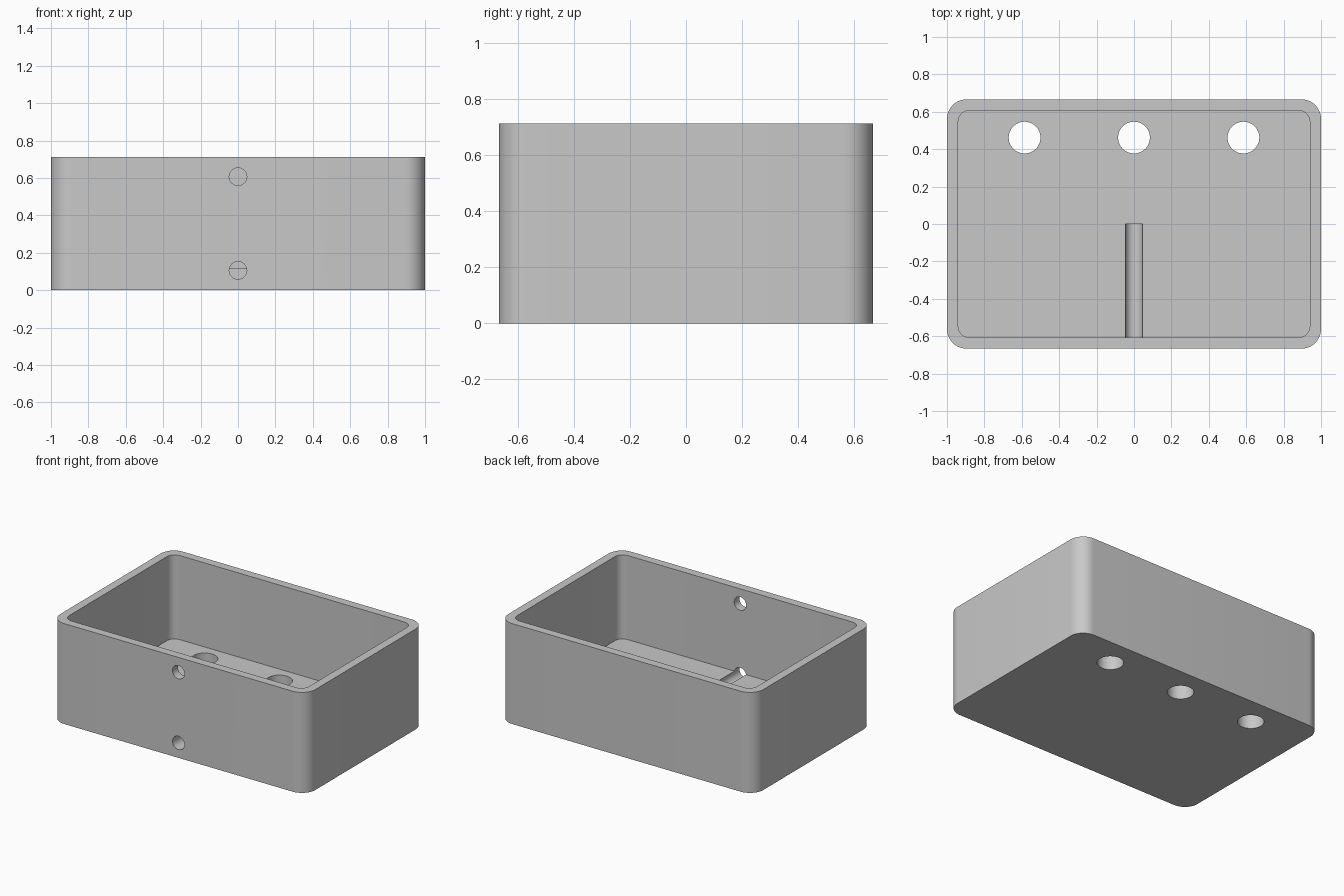
import bpy, math
from math import cos, sin, pi

if "Cube" in bpy.data.objects:
    bpy.data.objects.remove(bpy.data.objects["Cube"])

LENGTH, WIDTH, HEIGHT = 2.0, 1.333, 0.712
WALL, FLOOR = 0.06, 0.116

plastic = bpy.data.materials.new("light_grey_plastic")
plastic.use_nodes = True
colour = (0.58, 0.58, 0.58, 1)
plastic.diffuse_color = colour
plastic.node_tree.nodes["Principled BSDF"].inputs["Base Color"].default_value = colour


def rounded_block(name, sx, sy, z0, z1, radius, steps=12):
    """Vertical prism with a rounded rectangular outline."""
    ring = []
    for q, (cx, cy) in enumerate([(1, 1), (-1, 1), (-1, -1), (1, -1)]):
        for i in range(steps + 1):
            a = (q + i / steps) * pi / 2
            ring.append((cx * (sx / 2 - radius) + radius * cos(a),
                         cy * (sy / 2 - radius) + radius * sin(a)))
    n = len(ring)
    verts = [(x, y, z) for z in (z0, z1) for x, y in ring]
    faces = [(i, (i + 1) % n, n + (i + 1) % n, n + i) for i in range(n)]
    faces += [tuple(reversed(range(n))), tuple(range(n, 2 * n))]
    mesh = bpy.data.meshes.new(name)
    mesh.from_pydata(verts, [], faces)
    mesh.materials.append(plastic)
    obj = bpy.data.objects.new(name, mesh)
    bpy.context.collection.objects.link(obj)
    return obj


def drill(name, radius, depth, location, rotation=(0, 0, 0)):
    """Cylindrical cutter."""
    bpy.ops.mesh.primitive_cylinder_add(vertices=48, radius=radius, depth=depth,
                                        location=location, rotation=rotation)
    obj = bpy.context.object
    obj.name = name
    obj.data.materials.append(plastic)
    return obj


# Box shell and the hollow inside it
box = rounded_block("open_box", LENGTH, WIDTH, 0, HEIGHT, 0.105)
cutters = [rounded_block("cavity_cutter", LENGTH - 2 * WALL, WIDTH - 2 * WALL,
                         FLOOR, HEIGHT + 0.2, 0.06)]

# Three drain holes along the back of the floor
for x in (-0.585, 0, 0.585):
    cutters.append(drill("floor_hole_cutter", 0.085, 0.5, (x, 0.462, 0.05)))

# Front wall: upper hole, and lower hole that runs on as a groove in the floor
sideways = (pi / 2, 0, 0)
cutters.append(drill("upper_hole_cutter", 0.047, 0.4, (0, -WIDTH / 2, 0.607), sideways))
cutters.append(drill("groove_cutter", 0.047, 0.8, (0, -0.4, 0.106), sideways))

# Cut everything out of the shell
bpy.ops.object.select_all(action='DESELECT')
box.select_set(True)
bpy.context.view_layer.objects.active = box
for cutter in cutters:
    cutter.hide_render = True
    mod = box.modifiers.new("cut", 'BOOLEAN')
    mod.operation = 'DIFFERENCE'
    mod.solver = 'EXACT'
    mod.object = cutter
    bpy.ops.object.modifier_apply(modifier=mod.name)
for cutter in cutters:
    bpy.data.objects.remove(cutter)

bpy.ops.object.shade_smooth_by_angle(angle=math.radians(30))
